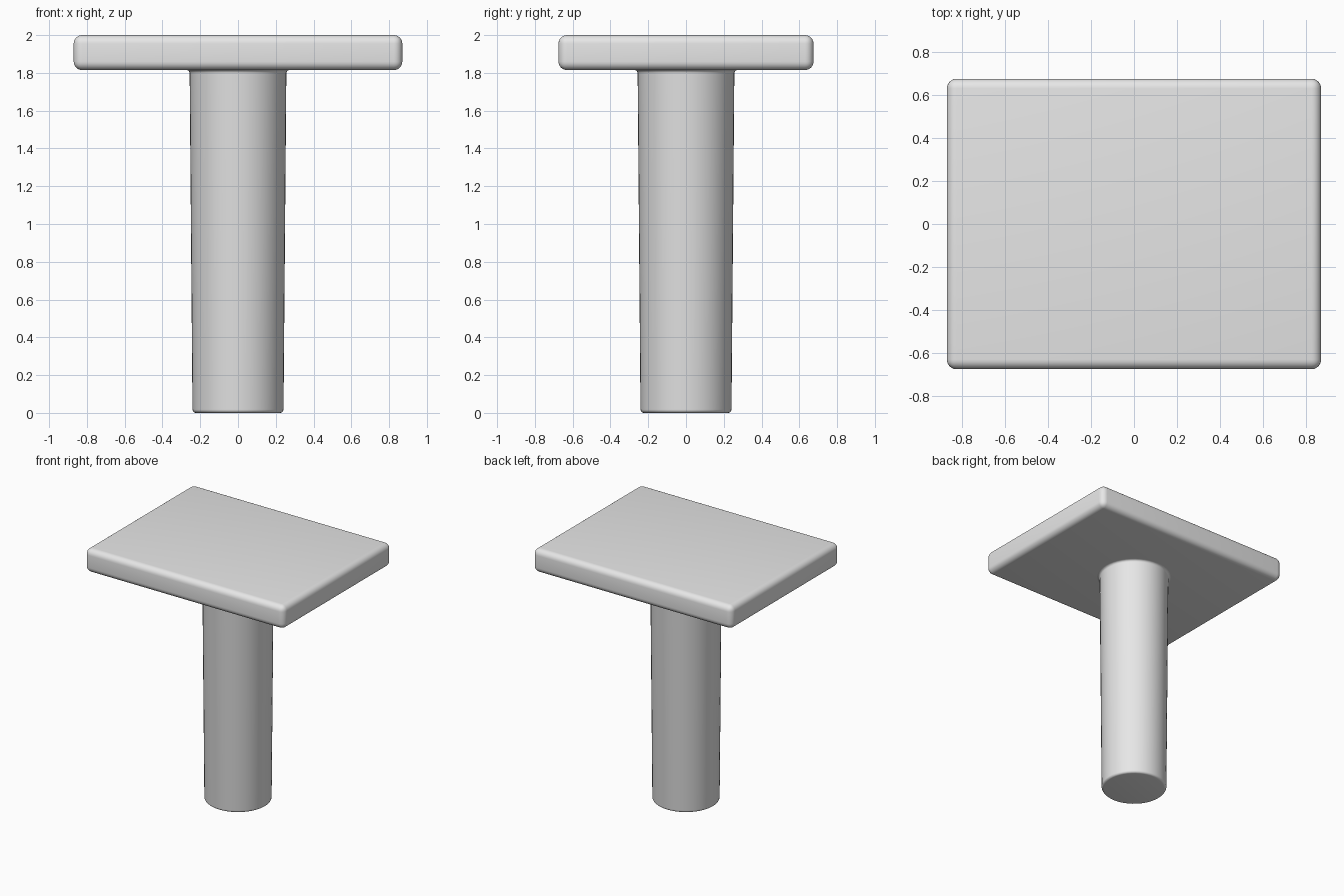
import bpy, bmesh
from math import radians, pi, sin, cos

cube = bpy.data.objects.get("Cube")
if cube:
    bpy.data.objects.remove(cube, do_unlink=True)

GREY = (0.8, 0.8, 0.8, 1)
mat = bpy.data.materials.new("plain grey")
mat.use_nodes = True
mat.diffuse_color = GREY
mat.node_tree.nodes["Principled BSDF"].inputs["Base Color"].default_value = GREY


def finish(name, bm):
    """Turn a bmesh into a smooth shaded object in the shared grey."""
    bmesh.ops.recalc_face_normals(bm, faces=bm.faces)
    mesh = bpy.data.meshes.new(name)
    bm.to_mesh(mesh)
    bm.free()
    mesh.materials.append(mat)
    obj = bpy.data.objects.new(name, mesh)
    bpy.context.collection.objects.link(obj)
    bpy.ops.object.select_all(action="DESELECT")
    obj.select_set(True)
    bpy.context.view_layer.objects.active = obj
    bpy.ops.object.shade_smooth_by_angle(angle=radians(35))
    return obj


def arc(cx, cz, r, start, end, steps=5):
    """Profile points along a circular arc, angles in degrees."""
    angles = [radians(start + (end - start) * i / steps) for i in range(steps + 1)]
    return [(cx + r * cos(a), cz + r * sin(a)) for a in angles]


# Rounded rectangular plate on top
bottom, top = 1.815, 2.0
bm = bmesh.new()
bmesh.ops.create_cube(bm, size=1)
bmesh.ops.scale(bm, vec=(1.74, 1.35, top - bottom), verts=bm.verts)
bmesh.ops.translate(bm, vec=(0, 0, (top + bottom) / 2), verts=bm.verts)
bmesh.ops.bevel(bm, geom=bm.edges[:], offset=0.045, segments=6, profile=0.5,
                affect="EDGES")
finish("top_plate", bm)

# Tapered round post with a rounded foot and a small fillet under the plate
foot, fillet = 0.018, 0.018
profile = [(0, 0)]
profile += arc(0.241 - foot, foot, foot, -90, 0)
profile += arc(0.256 + fillet, bottom - fillet, fillet, 180, 90)
profile += [(0, bottom)]
bm = bmesh.new()
verts = [bm.verts.new((r, 0, z)) for r, z in profile]
edges = [bm.edges.new(pair) for pair in zip(verts, verts[1:])]
bmesh.ops.spin(bm, geom=verts + edges, cent=(0, 0, 0), axis=(0, 0, 1),
               angle=2 * pi, steps=48)
bmesh.ops.remove_doubles(bm, verts=bm.verts, dist=0.0005)
finish("post", bm)
